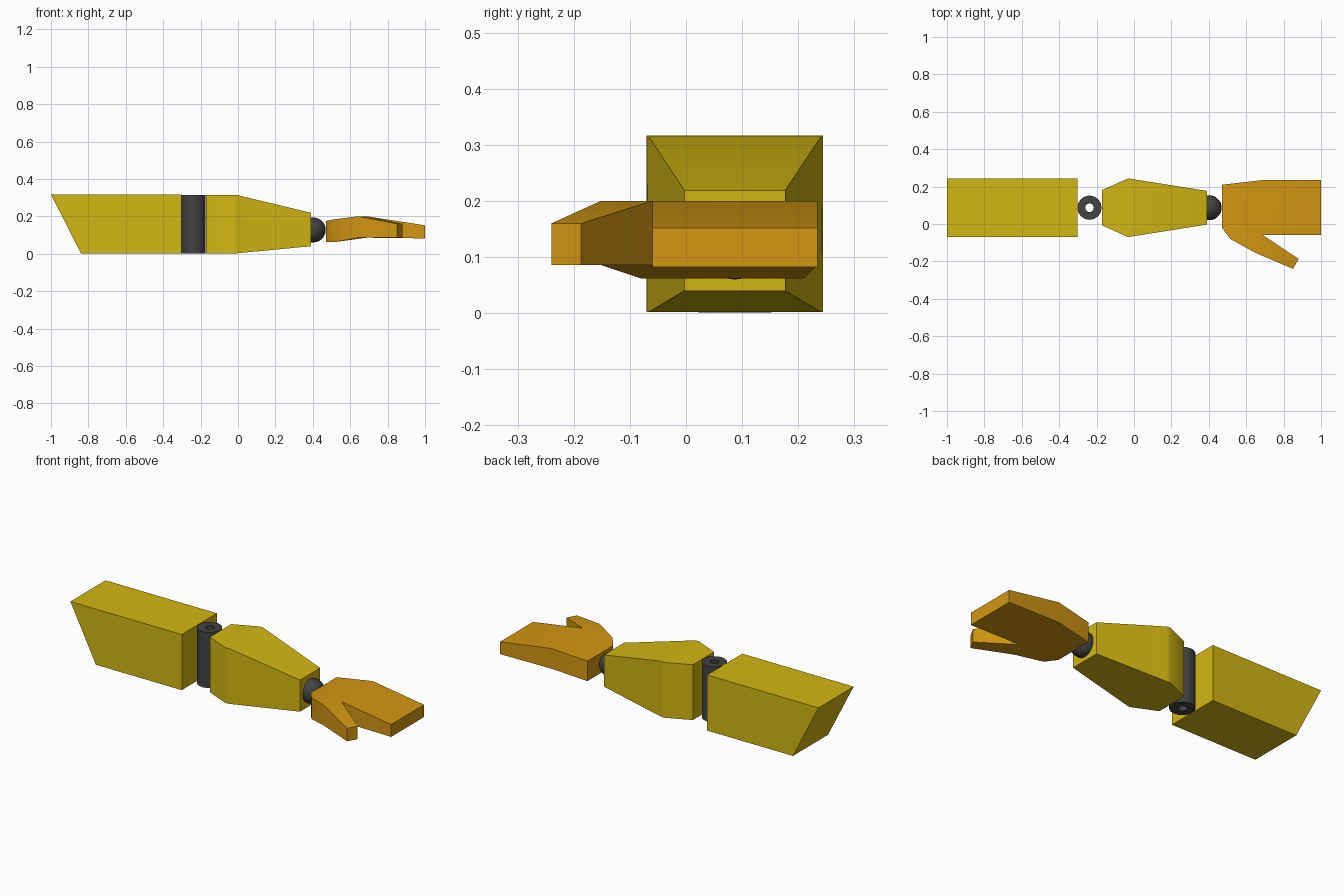
import bpy, bmesh, math

if "Cube" in bpy.data.objects:
    bpy.data.objects.remove(bpy.data.objects["Cube"])

def material(name, rgb):
    m = bpy.data.materials.new(name)
    m.diffuse_color = (*rgb, 1)
    m.use_nodes = True
    m.node_tree.nodes["Principled BSDF"].inputs["Base Color"].default_value = m.diffuse_color
    return m

YELLOW = material("yellow", (0.65, 0.47, 0.006))
ORANGE = material("orange", (0.65, 0.31, 0.006))
DARK = material("dark grey", (0.056, 0.056, 0.056))
CY = 0.087  # arm axis in y

def finish(name, verts, faces, mat, angle=40):
    mesh = bpy.data.meshes.new(name)
    mesh.from_pydata(verts, [], faces)
    bm = bmesh.new()
    bm.from_mesh(mesh)
    bmesh.ops.recalc_face_normals(bm, faces=bm.faces)
    bm.to_mesh(mesh)
    bm.free()
    mesh.materials.append(mat)
    ob = bpy.data.objects.new(name, mesh)
    bpy.context.collection.objects.link(ob)
    bpy.ops.object.select_all(action='DESELECT')
    ob.select_set(True)
    bpy.context.view_layer.objects.active = ob
    bpy.ops.object.shade_smooth_by_angle(angle=math.radians(angle))
    return ob

def loft(name, rings, mat, closed=False):
    """Skin equal-length rings; cap the ends, or join last to first."""
    n, k = len(rings[0]), len(rings)
    verts = [v for r in rings for v in r]
    faces = [(i * n + j, i * n + (j + 1) % n,
              (i + 1) % k * n + (j + 1) % n, (i + 1) % k * n + j)
             for i in range(k if closed else k - 1) for j in range(n)]
    if not closed:
        faces += [tuple(range(n)), tuple(range((k - 1) * n, k * n))]
    return finish(name, verts, faces, mat)

# Upper arm: block with a slanted shoulder end
side = [(-1, 0.317), (-0.303, 0.317), (-0.303, 0.002), (-0.84, 0.002)]
loft("upper_arm", [[(x, y, z) for x, z in side] for y in (-0.07, 0.244)], YELLOW)

# Elbow hinge: hollow vertical tube
def circle(r, z, n=16):
    return [(-0.238 + r * math.cos(2 * math.pi * i / n),
             CY + r * math.sin(2 * math.pi * i / n), z) for i in range(n)]

loft("elbow_hinge", [circle(0.065, 0.001), circle(0.065, 0.315),
                     circle(0.023, 0.315), circle(0.023, 0.001)], DARK, closed=True)

# Forearm: stations of x, half width, bottom, top
stations = [(-0.17, 0.095, 0.002, 0.315), (-0.03, 0.157, 0.002, 0.315),
            (-0.01, 0.1535, 0.002, 0.315), (0.39, 0.09, 0.04, 0.219)]
loft("forearm", [[(x, CY - w, b), (x, CY + w, b), (x, CY + w, t), (x, CY - w, t)]
                 for x, w, b, t in stations], YELLOW)

# Wrist ball
bpy.ops.mesh.primitive_uv_sphere_add(segments=20, ring_count=12, radius=0.067,
                                     location=(0.402, CY, 0.127))
ball = bpy.context.object
ball.name = "wrist_ball"
ball.data.materials.append(DARK)
bpy.ops.object.shade_smooth()

# Mitten hand: outline points of x, y, bottom, top
outline = [(0.47, -0.02, 0.062, 0.175), (0.515, -0.08, 0.062, 0.184),
           (0.645, -0.152, 0.086, 0.2), (0.85, -0.24, 0.086, 0.16),
           (0.88, -0.187, 0.086, 0.16), (0.69, -0.06, 0.086, 0.2),
           (1, -0.06, 0.082, 0.152), (1, 0.234, 0.082, 0.152),
           (0.68, 0.234, 0.086, 0.2), (0.47, 0.21, 0.062, 0.175)]
n = len(outline)
verts = [(x, y, b) for x, y, b, t in outline] + [(x, y, t) for x, y, b, t in outline]
regions = [(0, 1, 2, 5, 8, 9), (2, 3, 4, 5), (5, 6, 7, 8)]  # palm, thumb, fingers
faces = regions + [tuple(i + n for i in r) for r in regions]
faces += [(i, (i + 1) % n, (i + 1) % n + n, i + n) for i in range(n)]
finish("hand", verts, faces, ORANGE)
